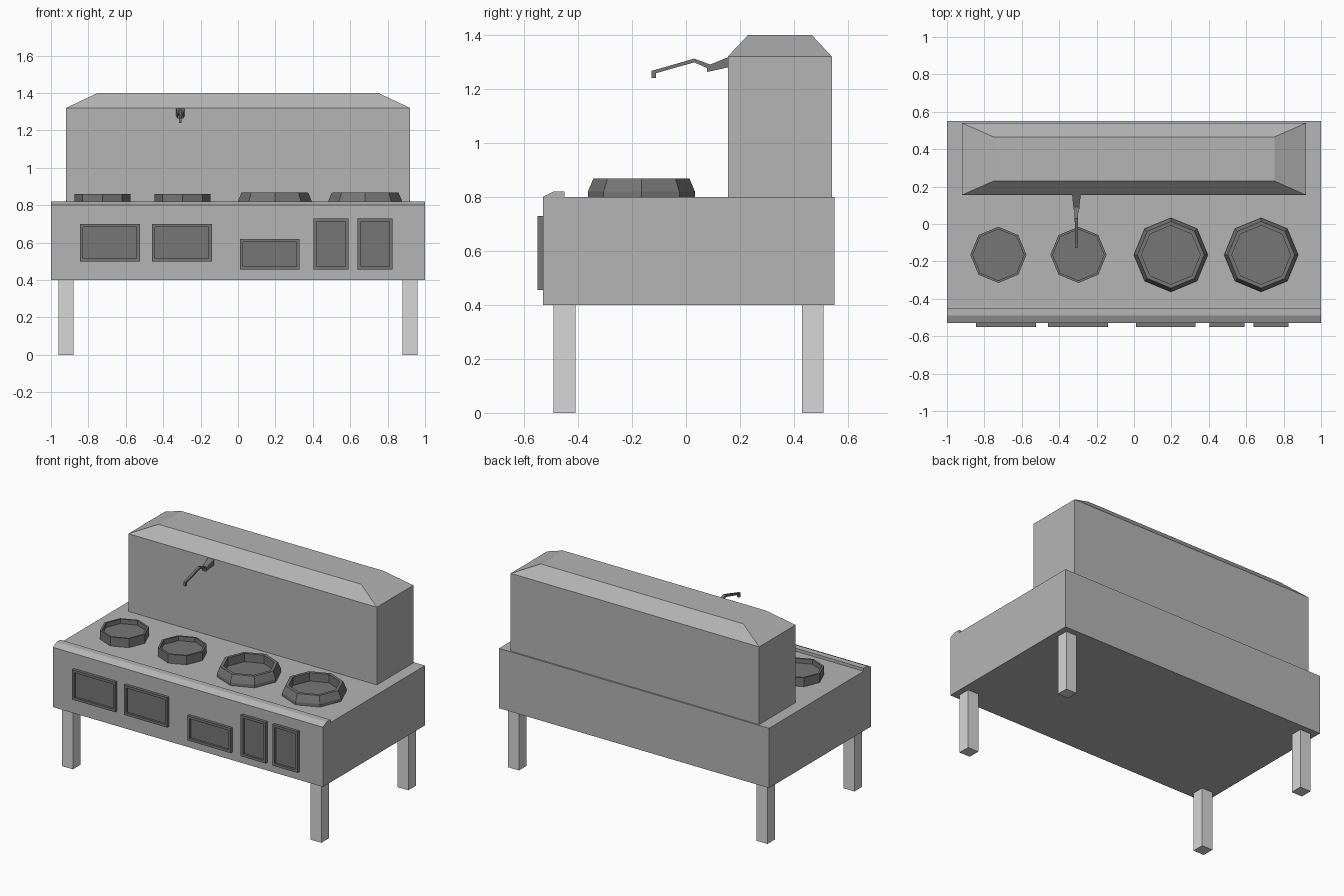
import bpy, bmesh, math

if "Cube" in bpy.data.objects:
    bpy.data.objects.remove(bpy.data.objects["Cube"])


def material(name, v):
    m = bpy.data.materials.new(name)
    m.diffuse_color = (v, v, v, 1)
    m.use_nodes = True
    m.node_tree.nodes["Principled BSDF"].inputs["Base Color"].default_value = m.diffuse_color
    return m


LIGHT = material("light_grey", 0.68)
MID = material("mid_grey", 0.46)
DARK = material("dark_grey", 0.18)


def finish(name, bm, mat):
    bmesh.ops.recalc_face_normals(bm, faces=bm.faces)
    me = bpy.data.meshes.new(name)
    bm.to_mesh(me)
    bm.free()
    me.materials.append(mat)
    ob = bpy.data.objects.new(name, me)
    bpy.context.collection.objects.link(ob)
    return ob


def skin(name, rings, mat):
    """Join equal-length rings of points into a closed, capped solid."""
    bm = bmesh.new()
    vs = [[bm.verts.new(p) for p in r] for r in rings]
    n = len(rings[0])
    for a, b in zip(vs, vs[1:]):
        for i in range(n):
            j = (i + 1) % n
            bm.faces.new((a[i], a[j], b[j], b[i]))
    bm.faces.new(vs[0])
    bm.faces.new(vs[-1])
    return finish(name, bm, mat)


def rect(x0, x1, y0, y1, z):
    return [(x0, y0, z), (x1, y0, z), (x1, y1, z), (x0, y1, z)]


def box(name, x0, x1, y0, y1, z0, z1, mat):
    return skin(name, [rect(x0, x1, y0, y1, z0), rect(x0, x1, y0, y1, z1)], mat)


# cabinet body with raised front lip
profile = [(-0.53, 0.40), (0.55, 0.40), (0.55, 0.80), (-0.45, 0.80),
           (-0.45, 0.82), (-0.49, 0.82), (-0.53, 0.80)]
skin("cabinet_body", [[(x, y, z) for y, z in profile] for x in (-1, 1)], MID)

# back hood with chamfered top
skin("back_hood", [rect(-0.92, 0.92, 0.155, 0.54, 0.80),
                   rect(-0.92, 0.92, 0.155, 0.54, 1.32),
                   rect(-0.75, 0.75, 0.23, 0.465, 1.40)], MID)

# legs
for side, sx in (("left", -0.92), ("right", 0.92)):
    for end, y in (("front", -0.45), ("back", 0.47)):
        box(f"{end}_{side}_leg", sx - 0.04, sx + 0.04, y - 0.04, y + 0.04, 0, 0.40, LIGHT)


# burners: octagonal rims with a sunken floor
def burner(name, cx, steps):
    cy = -0.165
    rings = [[(cx + r * math.cos(k * math.pi / 4), cy + r * math.sin(k * math.pi / 4), z)
              for k in range(8)] for r, z in steps]
    skin(name, rings, DARK)


for i, x in enumerate((-0.725, -0.297)):
    burner(f"small_burner_{i + 1}", x,
           [(0.15, 0.79), (0.15, 0.86), (0.137, 0.86), (0.137, 0.83)])
for i, x in enumerate((0.197, 0.68)):
    burner(f"large_burner_{i + 1}", x,
           [(0.198, 0.79), (0.198, 0.82), (0.178, 0.868), (0.157, 0.868), (0.157, 0.812)])

# doors: framed plates with recessed panels
doors = [(-0.845, -0.525, 0.50, 0.70), (-0.46, -0.14, 0.50, 0.70),
         (0.01, 0.33, 0.455, 0.62), (0.405, 0.59, 0.455, 0.73), (0.64, 0.825, 0.455, 0.73)]
for i, (x0, x1, z0, z1) in enumerate(doors):
    def frame(d, y):
        return [(x0 + d, y, z0 + d), (x1 - d, y, z0 + d), (x1 - d, y, z1 - d), (x0 + d, y, z1 - d)]
    skin(f"door_{i + 1}", [frame(0, -0.525), frame(0, -0.55),
                           frame(0.017, -0.55), frame(0.017, -0.536)], DARK)


# tap: tapered mount, bent spout and nozzle
def sections(name, secs):
    cx = -0.308
    skin(name, [[(cx - w / 2, y, b), (cx + w / 2, y, b), (cx + w / 2, y, t), (cx - w / 2, y, t)]
                for y, t, b, w in secs], DARK)


sections("tap_mount", [(0.158, 1.318, 1.28, 0.046), (0.09, 1.29, 1.265, 0.032),
                       (0.078, 1.288, 1.263, 0.030)])
sections("tap_spout", [(0.095, 1.288, 1.27, 0.022), (0.03, 1.312, 1.298, 0.018),
                       (-0.111, 1.271, 1.258, 0.014), (-0.127, 1.267, 1.254, 0.014)])
box("tap_nozzle", -0.315, -0.301, -0.127, -0.111, 1.24, 1.262, DARK)
